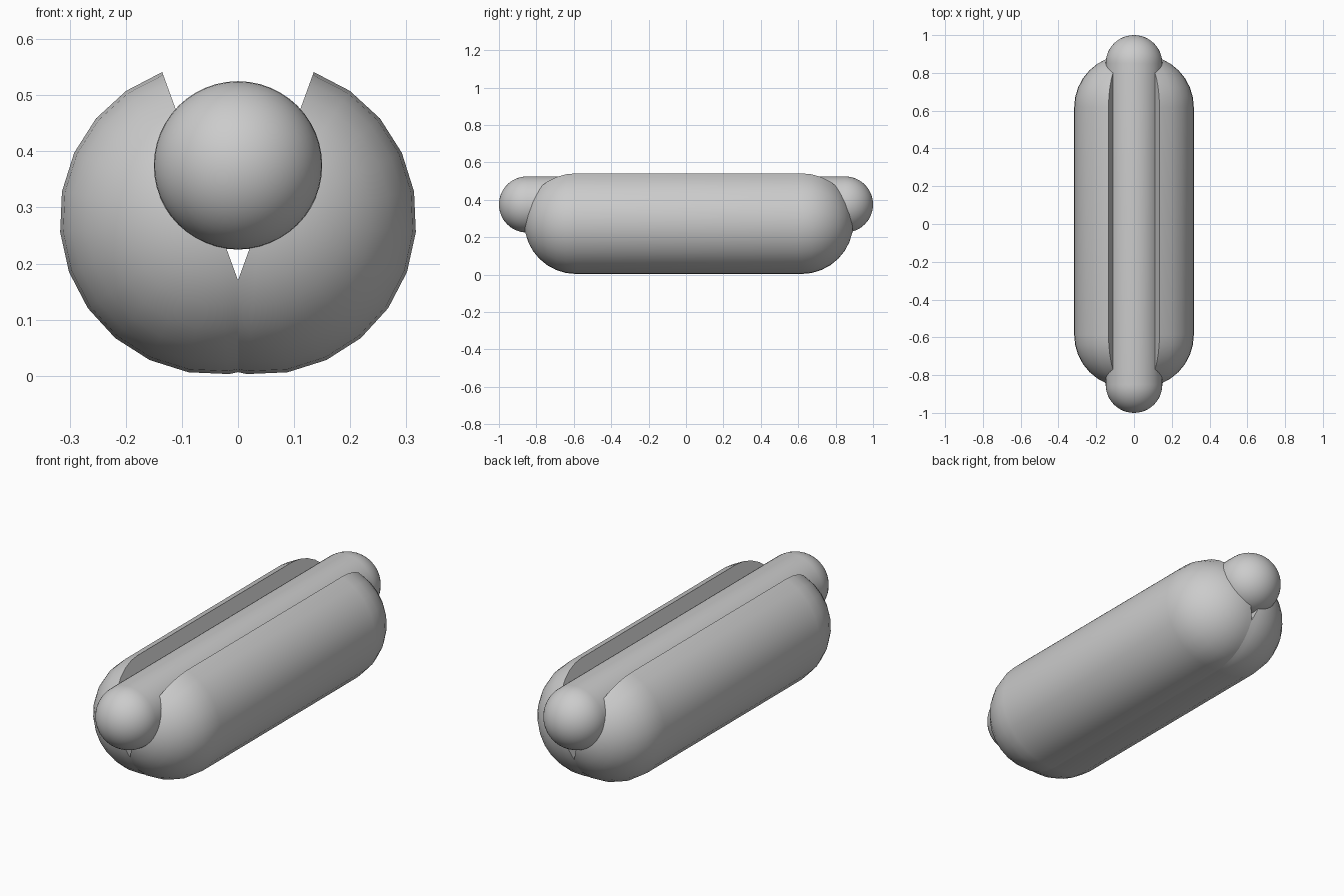
import bpy, math
from mathutils import Matrix, Vector

if "Cube" in bpy.data.objects:
    bpy.data.objects.remove(bpy.data.objects["Cube"])


def capsule(name, radius, y_min, y_max, segs, rings, place, half=False):
    """Capsule along Y lofted from rings; half=True keeps the +X side, closed flat."""
    count = segs // 2 + 1 if half else segs
    # profile of (y, ring radius) from one tip to the other
    arc = [math.pi / 2 * i / rings for i in range(1, rings + 1)]
    prof = [(y_min + radius - radius * math.cos(a), radius * math.sin(a)) for a in arc]
    prof += [(y_max - radius + radius * math.cos(a), radius * math.sin(a)) for a in reversed(arc)]
    verts = [Vector((r * math.sin(2 * math.pi * k / segs), y, r * math.cos(2 * math.pi * k / segs)))
             for y, r in prof for k in range(count)]
    tip0, tip1, last = len(verts), len(verts) + 1, (len(prof) - 1) * count
    verts += [Vector((0, y_min, 0)), Vector((0, y_max, 0))]
    faces = []
    for k in range(count - 1 if half else count):
        n = (k + 1) % count
        faces += [(j * count + k, j * count + n, (j + 1) * count + n, (j + 1) * count + k)
                  for j in range(len(prof) - 1)]
        faces += [(tip0, n, k), (tip1, last + k, last + n)]
    if half:
        # flat cut face
        top = [j * count for j in range(len(prof))]
        low = [j * count + count - 1 for j in range(len(prof))]
        faces.append([tip0] + top + [tip1] + low[::-1])
    me = bpy.data.meshes.new(name)
    me.from_pydata([place @ v for v in verts], [], faces)
    if place.determinant() > 0:
        me.flip_normals()
    ob = bpy.data.objects.new(name, me)
    bpy.context.collection.objects.link(ob)
    bpy.ops.object.select_all(action='DESELECT')
    ob.select_set(True)
    bpy.context.view_layer.objects.active = ob
    bpy.ops.object.mode_set(mode='EDIT')
    bpy.ops.mesh.select_all(action='SELECT')
    bpy.ops.mesh.normals_make_consistent(inside=False)
    bpy.ops.object.mode_set(mode='OBJECT')
    bpy.ops.object.shade_smooth_by_angle(angle=math.radians(35))


# sausage resting between the bun halves
capsule("sausage", 0.15, -1.0, 1.0, 48, 12, Matrix.Translation((0, 0, 0.375)))

# two bun halves, opened outwards by 20 degrees
right = Matrix.Translation((0.04, 0, 0.28)) @ Matrix.Rotation(math.radians(20), 4, 'Y')
mirror = Matrix.Scale(-1, 4, Vector((1, 0, 0)))
capsule("bun_right", 0.278, -0.865, 0.895, 24, 8, right, half=True)
capsule("bun_left", 0.278, -0.865, 0.895, 24, 8, mirror @ right, half=True)
